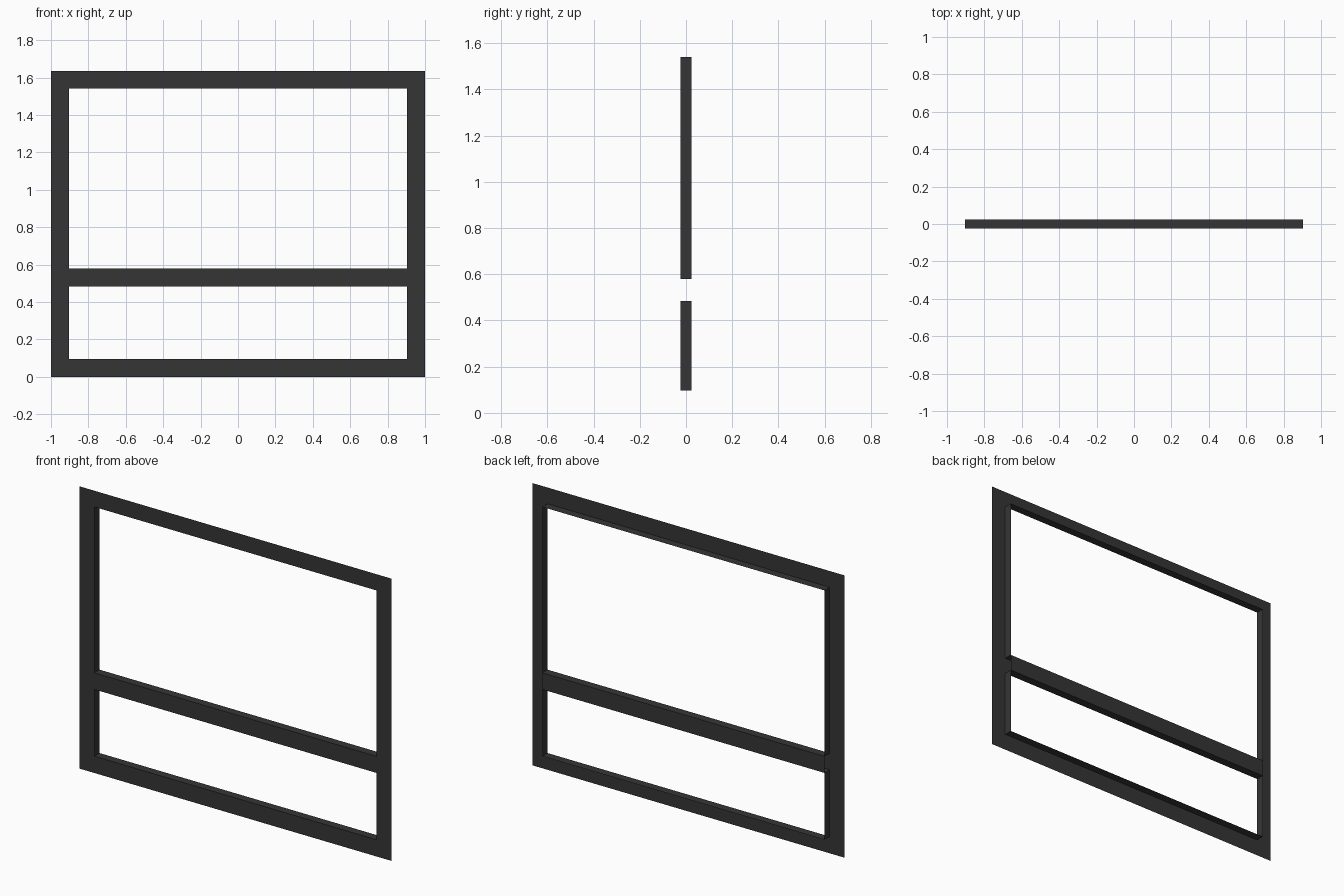
import bpy, bmesh

if "Cube" in bpy.data.objects:
    bpy.data.objects.remove(bpy.data.objects["Cube"])

# Main dimensions
W, H, D = 1.0, 1.635, 0.024          # half width, height, half depth
IN = 0.904                           # half width of the openings
OPENINGS = [(0.097, 0.484), (0.580, 1.541)]

charcoal = bpy.data.materials.new("charcoal")
charcoal.diffuse_color = (0.036, 0.036, 0.036, 1)
charcoal.use_nodes = True
charcoal.node_tree.nodes["Principled BSDF"].inputs["Base Color"].default_value = charcoal.diffuse_color


def make(name, quads):
    """Build one object from a list of quads, merging shared corners."""
    bm = bmesh.new()
    for q in quads:
        bm.faces.new([bm.verts.new(p) for p in q])
    bmesh.ops.remove_doubles(bm, verts=bm.verts, dist=1e-5)
    mesh = bpy.data.meshes.new(name)
    bm.to_mesh(mesh)
    bm.free()
    mesh.materials.append(charcoal)
    bpy.context.collection.objects.link(bpy.data.objects.new(name, mesh))


def panel(x0, x1, z0, z1, y):
    """Upright rectangle facing the front (y < 0) or the back."""
    q = [(x0, y, z0), (x1, y, z0), (x1, y, z1), (x0, y, z1)]
    return q if y < 0 else q[::-1]


# Front sheet: a grid of panels with the two openings left out
xs = [-W, -IN, IN, W]
zs = [0, *OPENINGS[0], *OPENINGS[1], H]
make("front_frame", [panel(xs[i], xs[i + 1], zs[j], zs[j + 1], -D)
                     for i in range(3) for j in range(5)
                     if not (i == 1 and j in (1, 3))])

# Reveals: walls running back around each opening (frame is open behind)
for name, (z0, z1) in zip(("lower_reveal", "upper_reveal"), OPENINGS):
    loop = [(-IN, z0), (IN, z0), (IN, z1), (-IN, z1)]
    make(name, [[(a[0], -D, a[1]), (b[0], -D, b[1]), (b[0], D, b[1]), (a[0], D, a[1])]
                for a, b in zip(loop, loop[1:] + loop[:1])])

# Back face of the crossbar
make("crossbar_back", [panel(-IN, IN, OPENINGS[0][1], OPENINGS[1][0], D)])
